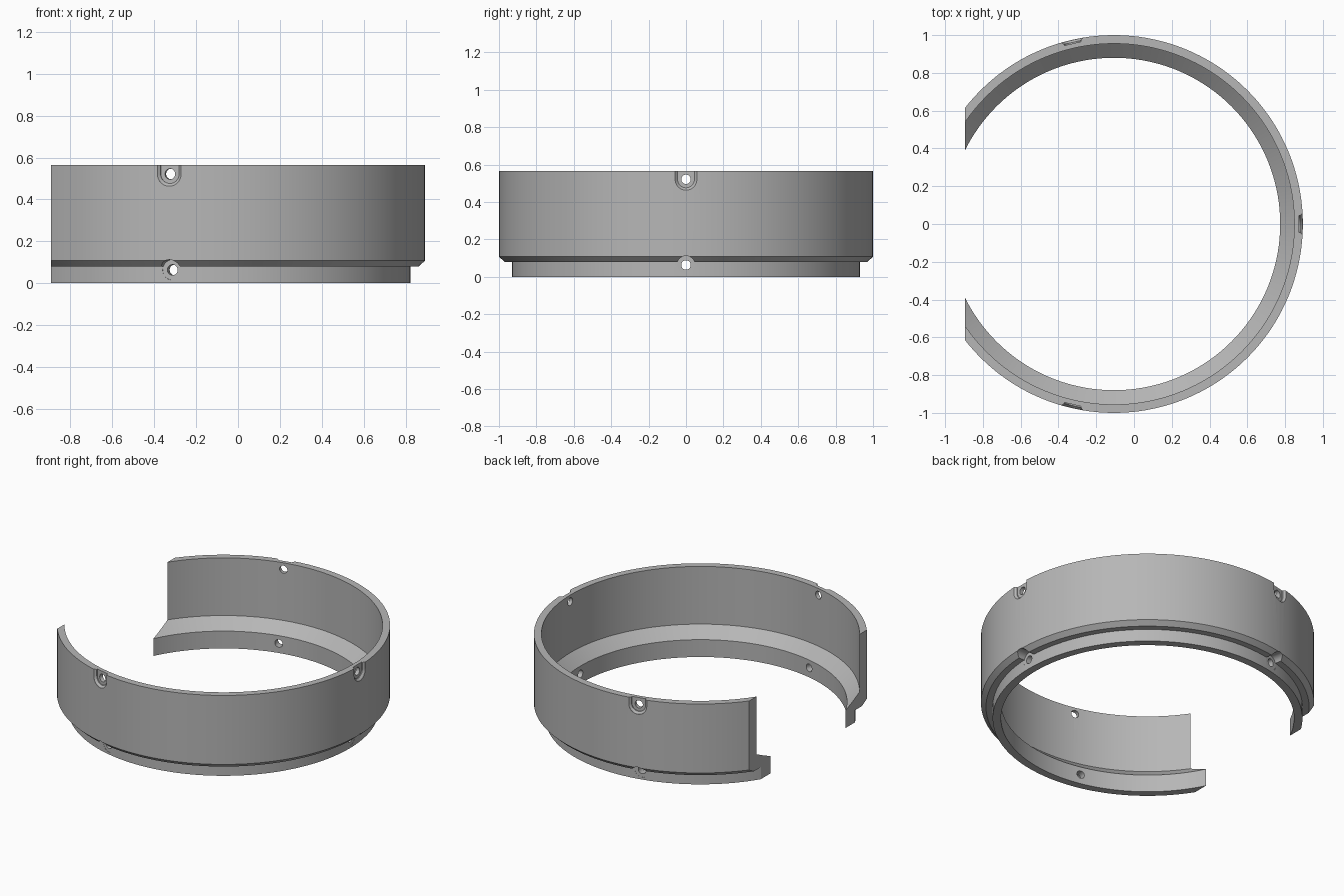
import bpy, bmesh
from math import sin, cos, pi, radians

if "Cube" in bpy.data.objects:
    bpy.data.objects.remove(bpy.data.objects["Cube"])

CX = -0.106         # ring axis position
SEG = 144


def finish(bm, name):
    bmesh.ops.recalc_face_normals(bm, faces=bm.faces)
    me = bpy.data.meshes.new(name)
    bm.to_mesh(me)
    bm.free()
    ob = bpy.data.objects.new(name, me)
    bpy.context.collection.objects.link(ob)
    return ob


def skin(bm, loops, closed):
    """Bridge successive vertex loops with quads."""
    rings = [[bm.verts.new(p) for p in lp] for lp in loops]
    n = len(rings[0])
    for k in range(len(rings) if closed else len(rings) - 1):
        a, b = rings[k], rings[(k + 1) % len(rings)]
        for i in range(n):
            j = (i + 1) % n
            bm.faces.new((a[i], a[j], b[j], b[i]))
    if not closed:
        bm.faces.new(rings[0])
        bm.faces.new(rings[-1])


def hole_cutter(name, angle, z, sections):
    """Radial cutter lofted from (distance, radius, upward stretch) sections."""
    loops = []
    for d, r, up in sections:
        up = max(up, r * 0.02)                    # keeps the two half circles apart
        lp = [(r * cos(pi + pi * i / 32), z + r * sin(pi + pi * i / 32)) for i in range(33)]
        lp += [(r * cos(pi * i / 32), z + up + r * sin(pi * i / 32)) for i in range(33)]
        loops.append([(CX + d * cos(angle) - u * sin(angle),
                       d * sin(angle) + u * cos(angle), w) for u, w in lp])
    bm = bmesh.new()
    skin(bm, loops, False)
    ob = finish(bm, name)
    ob.hide_render = True
    return ob


# Ring body: revolved wall with stepped, chamfered lower lip
profile = [(0.88, 0), (0.93, 0), (0.93, 0.08), (0.97, 0.08), (1.0, 0.108),
           (1.0, 0.565), (0.955, 0.565), (0.955, 0.183), (0.88, 0.115)]
bm = bmesh.new()
skin(bm, [[(CX + r * cos(2 * pi * k / SEG), r * sin(2 * pi * k / SEG), z)
           for r, z in profile] for k in range(SEG)], True)

# Flat cut that opens the ring on the left side
bmesh.ops.bisect_plane(bm, geom=bm.verts[:] + bm.edges[:] + bm.faces[:],
                       plane_co=(-0.894, 0, 0), plane_no=(-1, 0, 0), clear_outer=True)
bmesh.ops.holes_fill(bm, edges=[e for e in bm.edges if e.is_boundary], sides=0)
ring = finish(bm, "open_ring")

# Dark grey finish
mat = bpy.data.materials.new("dark_grey")
mat.diffuse_color = (0.47, 0.47, 0.47, 1)
mat.use_nodes = True
mat.node_tree.nodes["Principled BSDF"].inputs["Base Color"].default_value = mat.diffuse_color
ring.data.materials.append(mat)

# Screw holes: open-topped recesses at the rim, round ones at the lip
upper = [(0.8, 0.025, 0), (0.98, 0.025, 0), (0.98, 0.045, 0.12),
         (0.986, 0.045, 0.12), (0.998, 0.058, 0.12), (1.06, 0.058, 0.12)]
lower = [(0.8, 0.025, 0), (0.928, 0.025, 0), (0.928, 0.048, 0), (1.06, 0.048, 0)]
cutters = []
for deg in (-102.86, 0, 102.86):
    cutters.append(hole_cutter("rim_hole_cutter", radians(deg), 0.521, upper))
    cutters.append(hole_cutter("lip_hole_cutter", radians(deg), 0.063, lower))

bpy.context.view_layer.objects.active = ring
ring.select_set(True)
for c in cutters:
    m = ring.modifiers.new("hole", 'BOOLEAN')
    m.operation, m.solver, m.object = 'DIFFERENCE', 'EXACT', c
    bpy.ops.object.modifier_apply(modifier=m.name)
    bpy.data.objects.remove(c)

bpy.ops.object.shade_smooth_by_angle(angle=radians(25))
